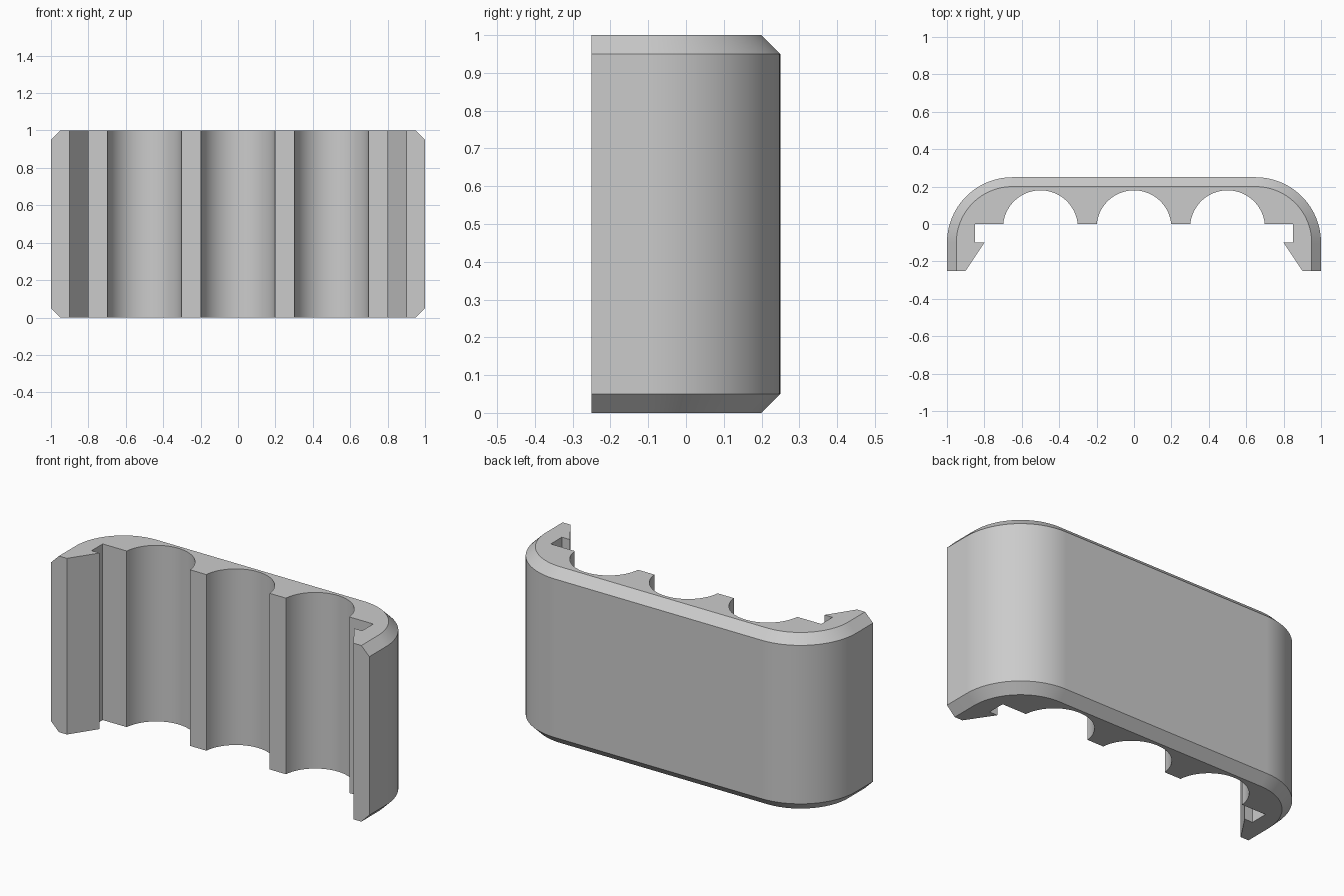
import bpy
import bmesh
from math import cos, sin, pi, radians, asin

if "Cube" in bpy.data.objects:
    bpy.data.objects.remove(bpy.data.objects["Cube"])

HEIGHT, CHAMFER = 1.0, 0.05
CORNER_X, CORNER_Y, CORNER_R = 0.65, -0.1, 0.35
GROOVE_R, GROOVE_Y = 0.2, -0.02


def arc(cx, cy, r, start, end, steps):
    """Points along a circular arc, angles in radians."""
    angles = [start + (end - start) * i / steps for i in range(steps + 1)]
    return [(cx + r * cos(a), cy + r * sin(a)) for a in angles]


def clip_profile(inset):
    """Closed cross-section whose outer wall is moved inwards by inset."""
    r = CORNER_R - inset
    # Outer wall with two rounded corners, from right to left
    outer = [(CORNER_X + r, -0.25)]
    outer += arc(CORNER_X, CORNER_Y, r, 0, pi / 2, 24)
    outer += arc(-CORNER_X, CORNER_Y, r, pi / 2, pi, 24)
    outer += [(-CORNER_X - r, -0.25)]
    # Snap hook and inner ledge
    hook = [(0.9, -0.25), (0.8, -0.1), (0.85, -0.1), (0.85, 0)]
    inner = [(-x, y) for x, y in hook]
    # Three round grooves
    lip = asin(-GROOVE_Y / GROOVE_R)
    for cx in (-0.5, 0, 0.5):
        inner += arc(cx, GROOVE_Y, GROOVE_R, pi - lip, lip, 40)
    return outer + inner + hook[::-1]


# Stack the cross-sections: chamfered ends, full width between
bm = bmesh.new()
rings = []
for z, inset in ((0, CHAMFER), (CHAMFER, 0), (HEIGHT - CHAMFER, 0), (HEIGHT, CHAMFER)):
    rings.append([bm.verts.new((x, y, z)) for x, y in clip_profile(inset)])
for low, high in zip(rings, rings[1:]):
    for i in range(len(low)):
        j = (i + 1) % len(low)
        bm.faces.new((low[i], low[j], high[j], high[i]))
bm.faces.new(rings[0][::-1])
bm.faces.new(rings[-1])

# Merge the flat strips and clean up
bmesh.ops.dissolve_limit(bm, angle_limit=radians(0.5), verts=bm.verts, edges=bm.edges)
bmesh.ops.recalc_face_normals(bm, faces=bm.faces)
mesh = bpy.data.meshes.new("grooved_clip")
bm.to_mesh(mesh)
bm.free()
clip = bpy.data.objects.new("grooved_clip", mesh)
bpy.context.collection.objects.link(clip)

# Plain grey material
grey = bpy.data.materials.new("light_grey")
grey.use_nodes = True
colour = (0.6, 0.6, 0.6, 1)
grey.diffuse_color = colour
grey.node_tree.nodes["Principled BSDF"].inputs["Base Color"].default_value = colour
mesh.materials.append(grey)

# Smooth curves, crisp edges
bpy.ops.object.select_all(action='DESELECT')
clip.select_set(True)
bpy.context.view_layer.objects.active = clip
bpy.ops.object.shade_smooth_by_angle(angle=radians(25))
weighted = clip.modifiers.new("flat_face_normals", 'WEIGHTED_NORMAL')
weighted.keep_sharp = True
